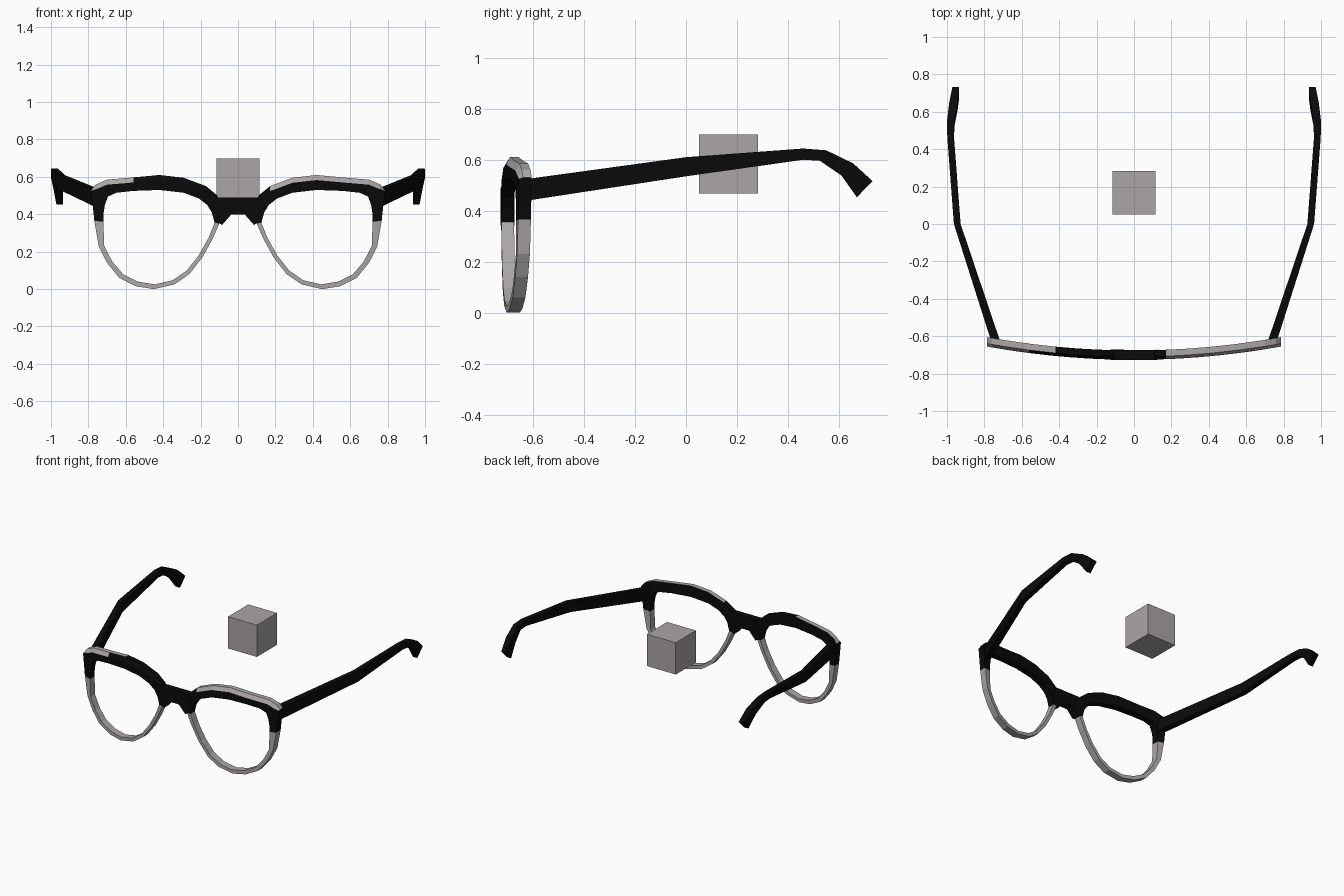
import bpy, bmesh

if "Cube" in bpy.data.objects:
    bpy.data.objects.remove(bpy.data.objects["Cube"])


def material(name, rgb):
    m = bpy.data.materials.new(name)
    m.diffuse_color = (*rgb, 1)
    m.use_nodes = True
    m.node_tree.nodes["Principled BSDF"].inputs["Base Color"].default_value = m.diffuse_color
    return m


BLACK = material("black plastic", (0.003, 0.003, 0.003))
GREY = material("warm grey", (0.41, 0.38, 0.385))


def finish(bm, name):
    bmesh.ops.recalc_face_normals(bm, faces=bm.faces[:])
    me = bpy.data.meshes.new(name)
    bm.to_mesh(me)
    bm.free()
    me.materials.append(BLACK)
    me.materials.append(GREY)
    ob = bpy.data.objects.new(name, me)
    bpy.context.collection.objects.link(ob)
    return ob


def front_y(x):
    """Wrap curve of the frame front."""
    return -0.726 + 0.115 * x * x


# Rim stations: outer x, z and inner x, z, from the nose seam over the brow
RIM = [(.10, .35, .125, .355), (.09, .42, .14, .41), (.11, .50, .165, .45),
       (.17, .55, .21, .485), (.29, .595, .29, .515), (.42, .61, .42, .53),
       (.56, .597, .56, .525), (.70, .585, .65, .515), (.76, .56, .695, .495),
       (.785, .53, .712, .45), (.777, .45, .718, .41), (.768, .365, .72, .36),
       (.745, .23, .715, .23), (.70, .14, .673, .148), (.635, .06, .615, .08),
       (.545, .015, .535, .04), (.45, 0, .445, .025), (.34, .025, .35, .047),
       (.26, .08, .275, .098), (.19, .17, .21, .18), (.135, .27, .157, .275)]
SEAM = 11      # stations up to here form the black brow


def rim(side, name):
    bm = bmesh.new()
    rings = []
    for i, (ox, oz, ix, iz) in enumerate(RIM):
        drop = 0.027 if 3 <= i <= 8 else 0.006 if i in (2, 9) else 0
        yo, yi = front_y(ox), front_y(ix)
        section = [(ox, yo, oz - drop), (ox, yo + .016, oz), (ox, yo + .05, oz),
                   (ix, yi + .05, iz), (ix, yi, iz)]
        rings.append([bm.verts.new((side * x, y, z)) for x, y, z in section])
    n = len(rings)
    for i in range(n):
        a, b = rings[i], rings[(i + 1) % n]
        for k in range(5):
            f = bm.faces.new((a[k], a[(k + 1) % 5], b[(k + 1) % 5], b[k]))
            f.material_index = 0 if i < SEAM else 1
            # top edge of the brow is grey, apart from a black middle stretch
            if 3 <= i <= 8 and k < 2:
                left_limit = -.55 if k == 0 else -.36
                x = f.calc_center_median().x
                f.material_index = 0 if left_limit < x < .13 else 1
    finish(bm, name)


rim(1, "right_rim")
rim(-1, "left_rim")

# Bridge between the rims
half = [(.11, .49), (.125, .44), (.118, .36), (.085, .343), (.035, .4)]
outline = half + [(-x, z) for x, z in reversed(half)]
bm = bmesh.new()
front = [bm.verts.new((x, front_y(x) - .002, z)) for x, z in outline]
back = [bm.verts.new((x, front_y(x) + .052, z)) for x, z in outline]
bm.faces.new(front)
bm.faces.new(back[::-1])
for i in range(len(outline)):
    j = (i + 1) % len(outline)
    bm.faces.new((front[i], front[j], back[j], back[i]))
finish(bm, "bridge")

# Temple arms: top y, z, bottom y, z, centre x, half width
ARM = [(-.635, .523, -.635, .438, .737, .024), (0, .61, 0, .535, .945, .018),
       (.46, .644, .46, .6, .98, .018), (.55, .637, .525, .596, .98, .02),
       (.655, .586, .61, .538, .965, .022), (.732, .516, .67, .453, .953, .018)]


def arm(side, name):
    bm = bmesh.new()
    rings = []
    for ty, tz, by, bz, x, w in ARM:
        rings.append([bm.verts.new((side * px, py, pz)) for px, py, pz in
                      ((x - w, ty, tz), (x + w, ty, tz), (x + w, by, bz), (x - w, by, bz))])
    for a, b in zip(rings, rings[1:]):
        for k in range(4):
            bm.faces.new((a[k], a[(k + 1) % 4], b[(k + 1) % 4], b[k]))
    bm.faces.new(rings[0])
    bm.faces.new(rings[-1])
    finish(bm, name)


arm(1, "right_arm")
arm(-1, "left_arm")

# Loose cube floating between the arms
bm = bmesh.new()
bmesh.ops.create_cube(bm, size=0.231)
bmesh.ops.translate(bm, verts=bm.verts[:], vec=(0, .167, .584))
for f in bm.faces:
    f.material_index = 1
finish(bm, "cube")
